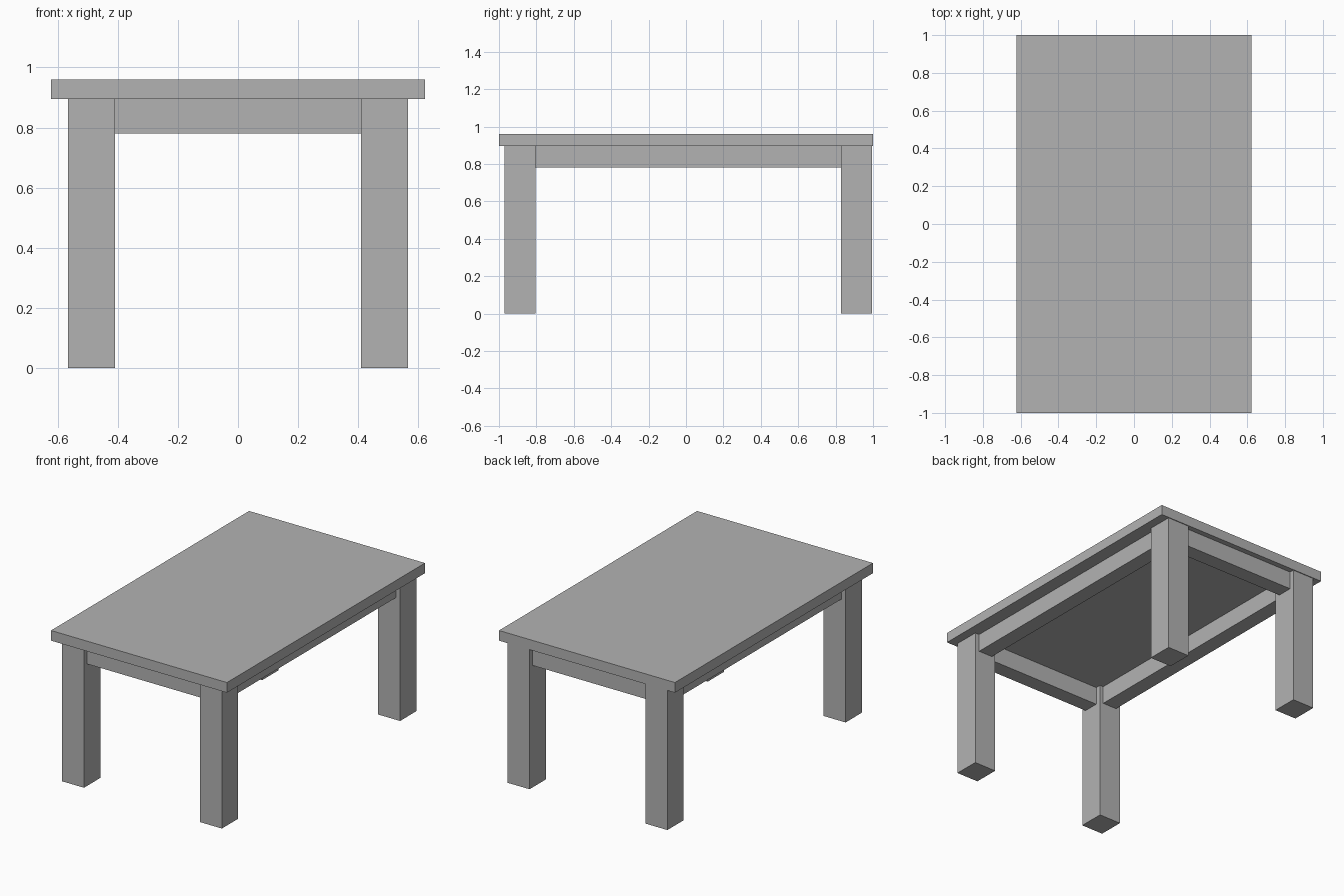
import bpy

cube = bpy.data.objects.get("Cube")
if cube:
    bpy.data.objects.remove(cube, do_unlink=True)

# Single flat grey
grey = bpy.data.materials.new("plain grey")
grey.use_nodes = True
colour = (0.45, 0.45, 0.45, 1)
grey.diffuse_color = colour
grey.node_tree.nodes["Principled BSDF"].inputs["Base Color"].default_value = colour


def box(name, x, y, z):
    """Box spanning the given (low, high) ranges."""
    spans = (x, y, z)
    bpy.ops.mesh.primitive_cube_add(size=1, location=[(a + b) / 2 for a, b in spans])
    ob = bpy.context.object
    ob.name = name
    ob.scale = [b - a for a, b in spans]
    bpy.ops.object.transform_apply(location=False, rotation=False, scale=True)
    ob.data.materials.append(grey)
    return ob


TOP_Z, RAIL_Z = 0.895, 0.78
LEG_IN, LEG_OUT = 0.41, 0.565
FRONT, BACK = (-0.97, -0.805), (0.83, 0.995)
SETBACK, THICK = 0.03, 0.1

# Table top
box("table_top", (-0.622, 0.622), (-1, 1), (TOP_Z, 0.96))

# Legs and side rails, mirrored left and right
for side, s in (("left", 1), ("right", -1)):
    leg_x = sorted((s * LEG_IN, s * LEG_OUT))
    for end, leg_y in (("front", FRONT), ("back", BACK)):
        box(f"{end}_{side}_leg", leg_x, leg_y, (0, TOP_Z))
    outer = LEG_OUT - SETBACK
    rail_x = sorted((s * outer, s * (outer - THICK)))
    box(f"{side}_rail", rail_x, (FRONT[1], BACK[0]), (RAIL_Z, TOP_Z))

# End rails, set back from the outer leg faces
front_y = FRONT[0] + SETBACK
back_y = BACK[1] - SETBACK
box("front_rail", (-LEG_IN, LEG_IN), (front_y, front_y + THICK), (RAIL_Z, TOP_Z))
box("back_rail", (-LEG_IN, LEG_IN), (back_y - THICK, back_y), (RAIL_Z, TOP_Z))
